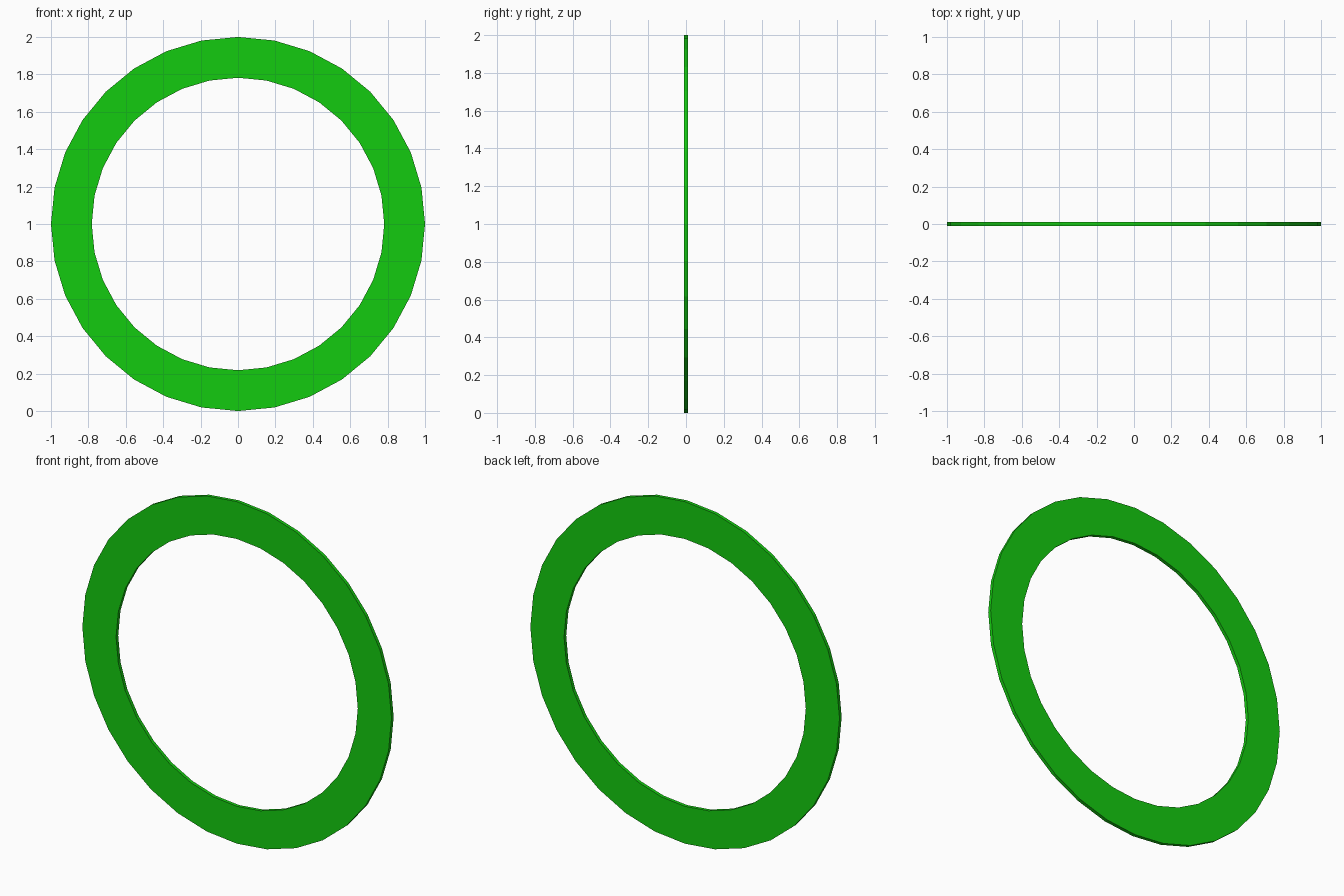
import bpy, bmesh
from math import cos, sin, tau

if "Cube" in bpy.data.objects:
    bpy.data.objects.remove(bpy.data.objects["Cube"])

SEGMENTS = 32
OUTER, INNER, HALF = 1.0, 0.782, 0.01

# rectangular cross-section (radius, y) swept around the y axis
profile = [(OUTER, -HALF), (OUTER, HALF), (INNER, HALF), (INNER, -HALF)]
bm = bmesh.new()
loops = []
for i in range(SEGMENTS):
    a = tau * i / SEGMENTS
    loops.append([bm.verts.new((r * cos(a), y, 1 + r * sin(a))) for r, y in profile])
for i in range(SEGMENTS):
    p, q = loops[i], loops[(i + 1) % SEGMENTS]
    for k in range(4):
        n = (k + 1) % 4
        bm.faces.new((p[k], p[n], q[n], q[k]))
bmesh.ops.recalc_face_normals(bm, faces=bm.faces)

# flat green ring
mesh = bpy.data.meshes.new("flat_ring")
bm.to_mesh(mesh)
bm.free()
green = bpy.data.materials.new("green")
green.diffuse_color = (0.007, 0.6, 0.005, 1)
green.use_nodes = True
green.node_tree.nodes["Principled BSDF"].inputs["Base Color"].default_value = green.diffuse_color
mesh.materials.append(green)
ring = bpy.data.objects.new("flat_ring", mesh)
bpy.context.collection.objects.link(ring)
